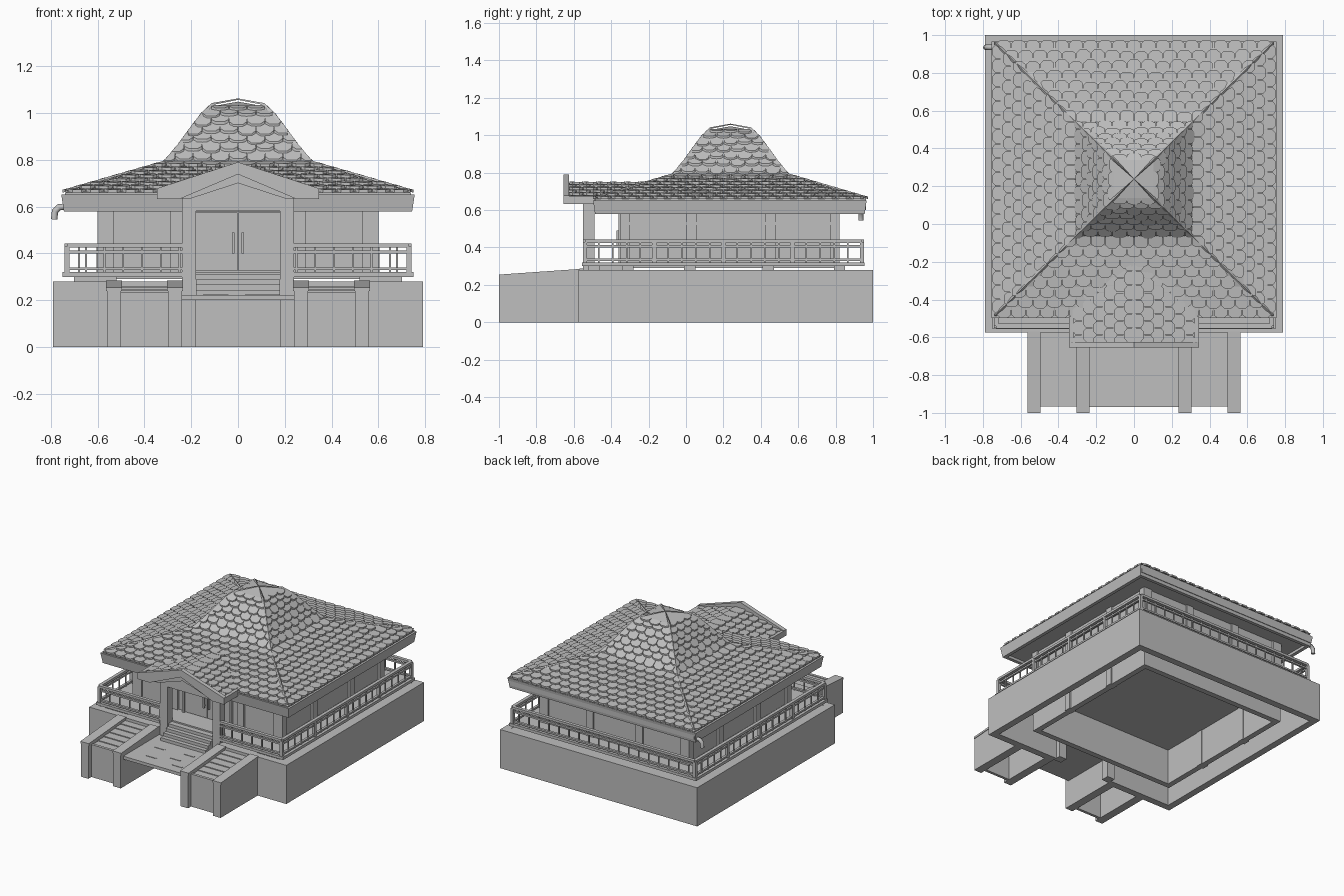
import bpy, bmesh, math, random
from mathutils import Vector

random.seed(4)
if "Cube" in bpy.data.objects:
    bpy.data.objects.remove(bpy.data.objects["Cube"], do_unlink=True)

GREY = (0.52, 0.52, 0.52, 1)
mat = bpy.data.materials.new("light grey")
mat.use_nodes = True
mat.diffuse_color = GREY
mat.node_tree.nodes["Principled BSDF"].inputs["Base Color"].default_value = GREY


def finish(name, bm):
    bmesh.ops.recalc_face_normals(bm, faces=bm.faces)
    me = bpy.data.meshes.new(name)
    bm.to_mesh(me)
    bm.free()
    me.materials.append(mat)
    ob = bpy.data.objects.new(name, me)
    bpy.context.collection.objects.link(ob)
    return ob


def add_box(bm, x0, x1, y0, y1, z0, z1):
    vs = bmesh.ops.create_cube(bm, size=1)["verts"]
    for v in vs:
        v.co = Vector((x0 if v.co.x < 0 else x1, y0 if v.co.y < 0 else y1, z0 if v.co.z < 0 else z1))


def boxes(name, items, mirror=False):
    bm = bmesh.new()
    for x0, x1, y0, y1, z0, z1 in items:
        add_box(bm, x0, x1, y0, y1, z0, z1)
        if mirror:
            add_box(bm, -x1, -x0, y0, y1, z0, z1)
    return finish(name, bm)


def prism(bm, pts, axis, a, b):
    """Extrude a 2D outline along x or y."""
    place = (lambda p, t: (t, p[0], p[1])) if axis == "x" else (lambda p, t: (p[0], t, p[1]))
    ends = [[bm.verts.new(place(p, t)) for p in pts] for t in (a, b)]
    bm.faces.new(ends[0])
    bm.faces.new(ends[1][::-1])
    n = len(pts)
    for i in range(n):
        j = (i + 1) % n
        bm.faces.new((ends[0][i], ends[0][j], ends[1][j], ends[1][i]))


def frame(x, y0, y1, t, z0, z1):
    """Four boxes forming a rectangular ring."""
    return [(-x, x, y0, y0 + t, z0, z1), (-x, x, y1 - t, y1, z0, z1),
            (-x, -x + t, y0 + t, y1 - t, z0, z1), (x - t, x, y0 + t, y1 - t, z0, z1)]


# Plinth: hollow, open at the centre of the front
boxes("plinth_wall", frame(0.79, -0.575, 1, 0.05, 0, 0.28)[1:]
      + [(s * 0.515 - 0.275, s * 0.515 + 0.275, -0.575, -0.525, 0, 0.28) for s in (-1, 1)])
boxes("plinth_top", [(-0.74, 0.74, -0.34, 0.95, 0.26, 0.278)])
boxes("plinth_front_top", [(0.24, 0.74, -0.53, -0.34, 0.26, 0.278)], True)
boxes("foundation_wall", frame(0.595, -0.345, 0.82, 0.04, 0, 0.27))
boxes("foundation_post", [(0.55, 0.605, y, y + 0.05, 0, 0.27) for y in (0, 0.43)], True)

# Side stairs between sloping cheek walls
bm = bmesh.new()
for s in (-1, 1):
    for c in (0.27, 0.53):
        prism(bm, [(-1, 0), (-0.57, 0), (-0.57, 0.28), (-1, 0.25)], "x", s * c - 0.03, s * c + 0.03)
        prism(bm, [(-1, 0.24), (-0.57, 0.27), (-0.57, 0.285), (-1, 0.255)], "x", s * c - 0.034, s * c + 0.034)
finish("stair_cheek_wall", bm)
boxes("stair_front_panel", [(0.3, 0.5, -0.965, -0.945, 0, 0.235)], True)
boxes("side_step", [(0.3, 0.5, -0.95 + i * 0.064, -0.885 + i * 0.064, 0.21 + i * 0.006, 0.23 + i * 0.006)
                    for i in range(6)], True)

# Entrance path and steps
boxes("entrance_path", [(-0.24, 0.24, -0.97, -0.56, 0.2, 0.222)])
boxes("path_plank", [(x, x + 0.08, y, y + 0.012, 0.222, 0.225)
                     for x, y in ((-0.15, -0.74), (0.07, -0.72), (-0.12, -0.88), (0.03, -0.82), (0.1, -0.9))])
boxes("entrance_step", [(-0.18, 0.18, -0.63 + i * 0.03, -0.5, 0.222 + i * 0.022, 0.244 + i * 0.022)
                        for i in range(4)])

# Veranda deck on small pads
boxes("deck", [(-0.75, 0.75, -0.5, 0.955, 0.3, 0.32)])
boxes("deck_front", [(0.24, 0.75, -0.555, -0.5, 0.3, 0.32)], True)
boxes("deck_pad", [(0.52, 0.7, y - 0.03, y + 0.03, 0.275, 0.302) for y in (-0.49, -0.31, 0.02, 0.44, 0.82)], True)

# House body with posts, sills and wall panels
boxes("house_wall", [(-0.585, 0.585, -0.335, 0.81, 0.29, 0.61)])
posts = [(0.53, 0.6, -0.35, -0.3, 0.3, 0.6), (0.53, 0.6, 0.77, 0.822, 0.3, 0.6)]
posts += [(0.55, 0.6, y, y + 0.055, 0.3, 0.6) for y in (0, 0.425)]
posts += [(0.17, 0.225, 0.77, 0.822, 0.3, 0.6), (0.24, 0.29, -0.35, -0.3, 0.3, 0.6)]
boxes("house_post", posts, True)
boxes("wall_rail", [(0.56, 0.592, -0.33, 0.8, z, z + 0.015) for z in (0.32, 0.52)], True)
boxes("back_wall_rail", [(-0.57, 0.57, 0.79, 0.817, z, z + 0.015) for z in (0.32, 0.52)])

# Double door with handles
boxes("door_leaf", [(0.002, 0.18, -0.352, -0.33, 0.325, 0.575)], True)
boxes("door_jamb", [(0.18, 0.195, -0.36, -0.33, 0.32, 0.59)], True)
boxes("door_handle", [(0.014, 0.026, -0.372, -0.36, 0.4, 0.49), (0.016, 0.024, -0.362, -0.35, 0.41, 0.42),
                      (0.016, 0.024, -0.362, -0.35, 0.47, 0.48)], True)

# Railings along the front, sides and back
bars = ((0.425, 0.442, 0.012), (0.4, 0.412, 0.007), (0.328, 0.34, 0.009))
side, front, back = 0.73, -0.54, 0.94
rail = [(side - t, side + t, front, back, a, b) for a, b, t in bars]
rail += [(0.24, side, front - t, front + t, a, b) for a, b, t in bars]
rail += [(0, side, back - t, back + t, a, b) for a, b, t in bars]
for i in range(21):
    t = 0.004 if i % 5 else 0.011
    y = front + (back - front) * i / 20
    rail.append((side - t, side + t, y - t, y + t, 0.32, 0.43))
for i in range(7):
    x = 0.25 + i * 0.08
    rail.append((x - 0.004, x + 0.004, front - 0.004, front + 0.004, 0.32, 0.43))
for i in range(9):
    x = 0.04 + i * 0.08
    rail.append((x - 0.004, x + 0.004, back - 0.004, back + 0.004, 0.32, 0.43))
boxes("railing", rail, True)

# Main roof: flared square pyramid
CY, SX = 0.238, 1.02
PROFILE = [(0.725, 0.66), (0.31, 0.782), (0.25, 0.855), (0.2, 0.925), (0.155, 0.985), (0.11, 1.028), (0, 1.048)]


def height(d):
    for (d0, z0), (d1, z1) in zip(PROFILE, PROFILE[1:]):
        if d >= d1:
            return z0 + (z1 - z0) * (d0 - d) / (d0 - d1)
    return PROFILE[-1][1]


bm = bmesh.new()
rings = []
for d, z in [(0.725, 0.6)] + PROFILE[:-1]:
    rings.append([bm.verts.new((SX * d * a, CY + d * b, z)) for a, b in ((-1, -1), (1, -1), (1, 1), (-1, 1))])
bm.faces.new(rings[0])
for lo, hi in zip(rings, rings[1:]):
    for i in range(4):
        j = (i + 1) % 4
        bm.faces.new((lo[i], lo[j], hi[j], hi[i]))
apex = bm.verts.new((0, CY, PROFILE[-1][1]))
for i in range(4):
    bm.faces.new((rings[-1][i], rings[-1][(i + 1) % 4], apex))
finish("main_roof", bm)

# Eave fascia, leaning outward
bm = bmesh.new()
for items in frame(0.755, CY - 0.735, CY + 0.728, 0.025, 0.578, 0.652):
    add_box(bm, *items)
for v in bm.verts:
    if v.co.z < 0.6:
        v.co.x *= 0.985
        v.co.y = CY + (v.co.y - CY) * 0.985
finish("eave_fascia", bm)


def tile(bm, place, u, w, lo, hi, limit):
    """Round-ended shingle; place maps (u, d, lift) to a point."""
    k = (hi - lo) * 0.25
    outline = [(-0.48, hi), (-0.48, lo + k), (-0.25, lo), (0.25, lo), (0.48, lo + k), (0.48, hi)]
    top, low = [], []
    for a, d in outline:
        uu = max(-limit(d), min(limit(d), u + a * w))
        lift = 0.003 if d == hi else 0.015
        top.append(bm.verts.new(place(uu, d, lift)))
        low.append(bm.verts.new(place(uu, d, lift - 0.013)))
    bm.faces.new(top)
    for i in range(5):
        bm.faces.new((top[i], low[i], low[i + 1], top[i + 1]))


bm = bmesh.new()
courses = [0.735 - i * 0.0531 for i in range(9)] + [0.275, 0.245, 0.218, 0.19, 0.163, 0.135, 0.108]
for q in range(4):
    n = Vector((math.cos(q * math.pi / 2), math.sin(q * math.pi / 2), 0))
    t = Vector((-n.y, n.x, 0))

    def on_roof(u, d, lift):
        p = n * d + t * u
        return Vector((p.x * SX, p.y + CY, height(d) + lift))

    for r, (d0, d1) in enumerate(zip(courses, courses[1:])):
        w = 0.075
        count = int(d0 / w) + 2
        for i in range(-count, count + 1):
            u = (i + 0.5 * (r % 2)) * w
            if abs(u) - w * 0.4 < d1:
                jitter = random.uniform(-0.008, 0.004) if r else 0
                tile(bm, on_roof, u, w, d0 + jitter, d1 - 0.008, lambda d: d)
bmesh.ops.dissolve_degenerate(bm, dist=0.0001, edges=bm.edges)
finish("roof_shingles", bm)

# Hip caps over the four corners
bm = bmesh.new()
for sx in (-1, 1):
    for sy in (-1, 1):
        for (d0, z0), (d1, z1) in zip(PROFILE, PROFILE[1:]):
            quad = [(d0, d0 - 0.012, z0), (d0, d0, z0 + 0.006), (d1, d1, z1 + 0.006), (d1, max(0, d1 - 0.012), z1)]
            for flip in (False, True):
                bm.faces.new([bm.verts.new((SX * sx * (b if flip else a), CY + sy * (a if flip else b), z + 0.008))
                              for a, b, z in quad])
finish("hip_cap", bm)

# Porch: posts, gable panel, gable roof and barge board
boxes("porch_post", [(0.18, 0.24, -0.55, -0.49, 0, 0.66)], True)
boxes("porch_floor", [(-0.24, 0.24, -0.5, -0.34, 0.28, 0.318)])
bm = bmesh.new()
prism(bm, [(-0.24, 0.58), (0.24, 0.58), (0.24, 0.66), (0, 0.73), (-0.24, 0.66)], "y", -0.552, -0.5)
finish("gable_panel", bm)
bm = bmesh.new()
prism(bm, [(-0.32, 0.635), (-0.2, 0.635), (0, 0.7), (0.2, 0.635), (0.32, 0.635), (0.32, 0.662), (0, 0.745),
           (-0.32, 0.662)], "y", -0.63, -0.16)
finish("porch_roof", bm)
bm = bmesh.new()
prism(bm, [(-0.345, 0.632), (-0.25, 0.632), (0, 0.738), (0.25, 0.632), (0.345, 0.632), (0.345, 0.678), (0, 0.79),
           (-0.345, 0.678)], "y", -0.655, -0.625)
finish("barge_board", bm)
boxes("porch_eave_fascia", [(0.32, 0.345, -0.63, -0.49, 0.632, 0.675)], True)

bm = bmesh.new()
for s in (-1, 1):
    def on_porch(u, d, lift):
        return Vector((s * d, u - 0.4, 0.747 - d * 0.26 + lift))

    for r in range(6):
        for i in range(-3, 4):
            tile(bm, on_porch, (i + 0.5 * (r % 2)) * 0.075, 0.075, 0.325 - r * 0.055, max(0, 0.262 - r * 0.055),
                 lambda d: 0.228)
bmesh.ops.dissolve_degenerate(bm, dist=0.0001, edges=bm.edges)
finish("porch_shingles", bm)

# Rain spout at the back corner
curve = bpy.data.curves.new("rain_spout", "CURVE")
curve.dimensions = "3D"
curve.bevel_depth = 0.014
curve.bevel_resolution = 2
curve.use_fill_caps = True
path = [(-0.73, 0.6), (-0.765, 0.597), (-0.782, 0.58), (-0.785, 0.545)]
spline = curve.splines.new("POLY")
spline.points.add(len(path) - 1)
for p, (x, z) in zip(spline.points, path):
    p.co = (x, 0.935, z, 1)
curve.materials.append(mat)
bpy.context.collection.objects.link(bpy.data.objects.new("rain_spout", curve))
